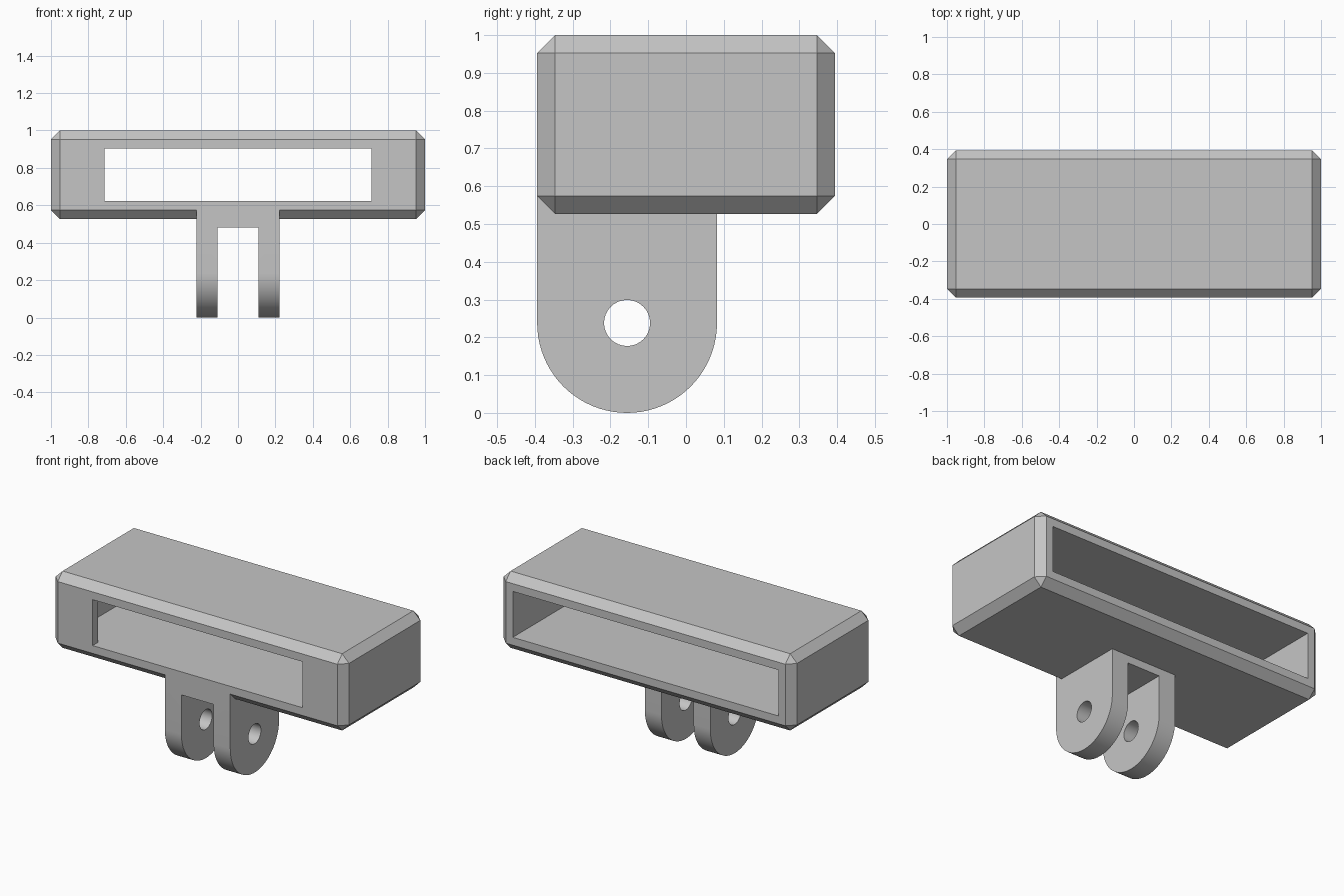
import bpy
import bmesh
from math import pi, sin, cos, radians
from mathutils import Matrix, Vector

start = bpy.data.objects.get("Cube")
if start:
    bpy.data.objects.remove(start, do_unlink=True)

# Main dimensions
HALF_X, HALF_Y, BOTTOM, TOP = 1.0, 0.394, 0.527, 1.0
CHAMFER = 0.047
WALL = 0.095
LIP = 0.05
LUG_R, LUG_Y = 0.238, -0.156
SLOT_X, LUG_X = 0.11, 0.223

grey = bpy.data.materials.new("light_grey_plastic")
grey.use_nodes = True
colour = (0.56, 0.56, 0.56, 1)
grey.diffuse_color = colour
grey.node_tree.nodes["Principled BSDF"].inputs["Base Color"].default_value = colour


def make_object(name, bm):
    bmesh.ops.recalc_face_normals(bm, faces=bm.faces)
    mesh = bpy.data.meshes.new(name)
    bm.to_mesh(mesh)
    bm.free()
    mesh.materials.append(grey)
    obj = bpy.data.objects.new(name, mesh)
    bpy.context.collection.objects.link(obj)
    return obj


def box(name, low, high, chamfer=0):
    low, high = Vector(low), Vector(high)
    bm = bmesh.new()
    matrix = Matrix.Translation((low + high) / 2) @ Matrix.Diagonal((*(high - low), 1))
    bmesh.ops.create_cube(bm, size=1, matrix=matrix)
    if chamfer:
        bmesh.ops.bevel(bm, geom=bm.edges[:], offset=chamfer, segments=1, affect="EDGES")
    return make_object(name, bm)


def extrude_x(name, profile, half):
    """Extrude a (y, z) outline symmetrically along x."""
    bm = bmesh.new()
    face = bm.faces.new([bm.verts.new((-half, y, z)) for y, z in profile])
    moved = bmesh.ops.extrude_face_region(bm, geom=[face])["geom"]
    verts = [v for v in moved if isinstance(v, bmesh.types.BMVert)]
    bmesh.ops.translate(bm, verts=verts, vec=(2 * half, 0, 0))
    return make_object(name, bm)


def arc(radius, begin, end, steps):
    return [(LUG_Y + radius * cos(begin + (end - begin) * i / steps),
             LUG_R + radius * sin(begin + (end - begin) * i / steps))
            for i in range(steps + 1)]


def combine(target, tool, operation):
    bpy.context.view_layer.objects.active = target
    mod = target.modifiers.new(operation.lower(), "BOOLEAN")
    mod.operation, mod.object, mod.solver = operation, tool, "EXACT"
    bpy.ops.object.modifier_apply(modifier=mod.name)
    bpy.data.objects.remove(tool, do_unlink=True)


# Chamfered sleeve: open at the back, framed by a lip at the front
body = box("sleeve_mount", (-HALF_X, -HALF_Y, BOTTOM), (HALF_X, HALF_Y, TOP), CHAMFER)

# Lug block with rounded end, flush with the front face
outline = arc(LUG_R, -pi, 0, 40)
lug_top = BOTTOM + CHAMFER
outline += [(LUG_Y + LUG_R, lug_top), (LUG_Y - LUG_R, lug_top)]
lug = extrude_x("mounting_lugs", outline, LUG_X)
combine(lug, box("lug_slot", (-SLOT_X, -1, -1), (SLOT_X, 1, 0.48)), "DIFFERENCE")
combine(lug, extrude_x("bolt_hole", arc(0.061, 0, 2 * pi, 32)[:-1], 1), "DIFFERENCE")
combine(body, lug, "UNION")

# Cavity and narrower front window
low, high = BOTTOM + WALL, TOP - WALL
inner = HALF_X - WALL
combine(body, box("cavity", (-inner, LIP - HALF_Y, low), (inner, 1, high)), "DIFFERENCE")
combine(body, box("front_window", (-0.715, -1, low), (0.715, 0, high)), "DIFFERENCE")

# Smooth the round lug ends and holes, keeping hard edges
bpy.ops.object.select_all(action="DESELECT")
body.select_set(True)
bpy.context.view_layer.objects.active = body
bpy.ops.object.shade_smooth_by_angle(angle=radians(30))
